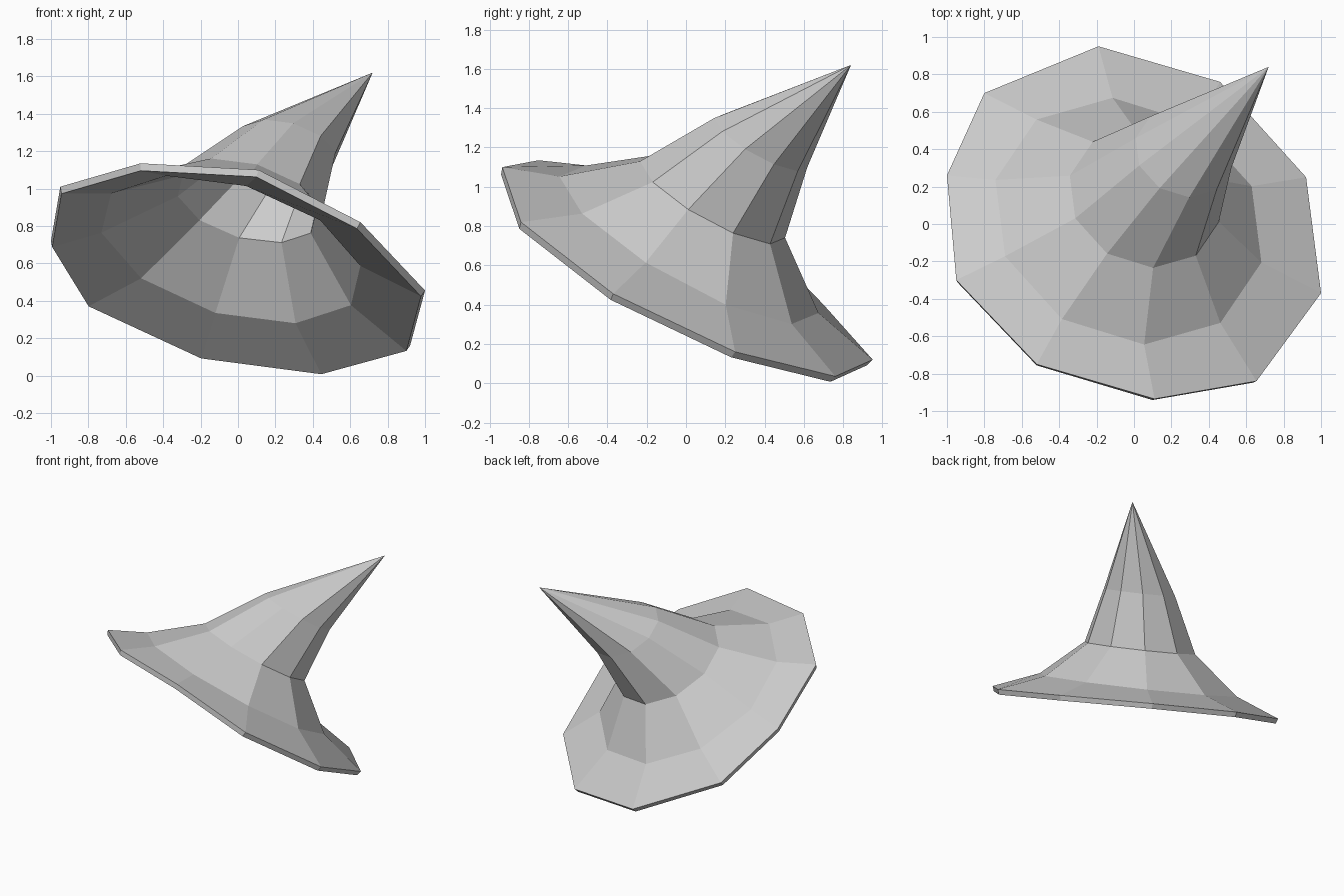
import bpy, bmesh, math
from mathutils import Vector

if "Cube" in bpy.data.objects:
    bpy.data.objects.remove(bpy.data.objects["Cube"])

SIDES = 10
# Tilted frame of the hat: axis plus two directions in the brim plane
axis = Vector((0.255, 0.476, 0.842)).normalized()
side = Vector((0.95, -0.30, -0.13))
side = (side - axis * side.dot(axis)).normalized()
back = axis.cross(side)


def ring(center, radius):
    pts = []
    for k in range(SIDES):
        a = -(k - 3) * math.tau / SIDES
        pts.append(Vector(center) + radius * (side * math.cos(a) + back * math.sin(a)))
    return pts


# Slightly uneven brim edge
brim = [(-0.19, 0.95, 0.12), (0.46, 0.76, 0.035), (0.92, 0.25, 0.16),
        (1.0, -0.37, 0.455), (0.655, -0.84, 0.82), (0.11, -0.935, 1.10),
        (-0.52, -0.75, 1.135), (-0.95, -0.30, 1.01), (-1.0, 0.26, 0.72),
        (-0.80, 0.70, 0.40)]

# Brim, flare, crown base and leaning crown
levels = [brim,
          ring((-0.03, 0.015, 0.705), 0.75),
          ring((0.055, 0.135, 0.935), 0.42),
          ring((0.265, 0.38, 1.224), 0.27)]

bm = bmesh.new()
rows = [[bm.verts.new(p) for p in level] for level in levels]
tip = bm.verts.new((0.72, 0.84, 1.62))
for low, high in zip(rows, rows[1:]):
    for k in range(SIDES):
        j = (k + 1) % SIDES
        bm.faces.new((low[k], high[k], high[j], low[j]))
for k in range(SIDES):
    bm.faces.new((rows[-1][k], tip, rows[-1][(k + 1) % SIDES]))

mesh = bpy.data.meshes.new("pointed_hat")
bm.to_mesh(mesh)
bm.free()
hat = bpy.data.objects.new("pointed_hat", mesh)
bpy.context.collection.objects.link(hat)

# Hollow shell with a thin rim
shell = hat.modifiers.new("shell", 'SOLIDIFY')
shell.thickness = 0.04
shell.offset = -1
